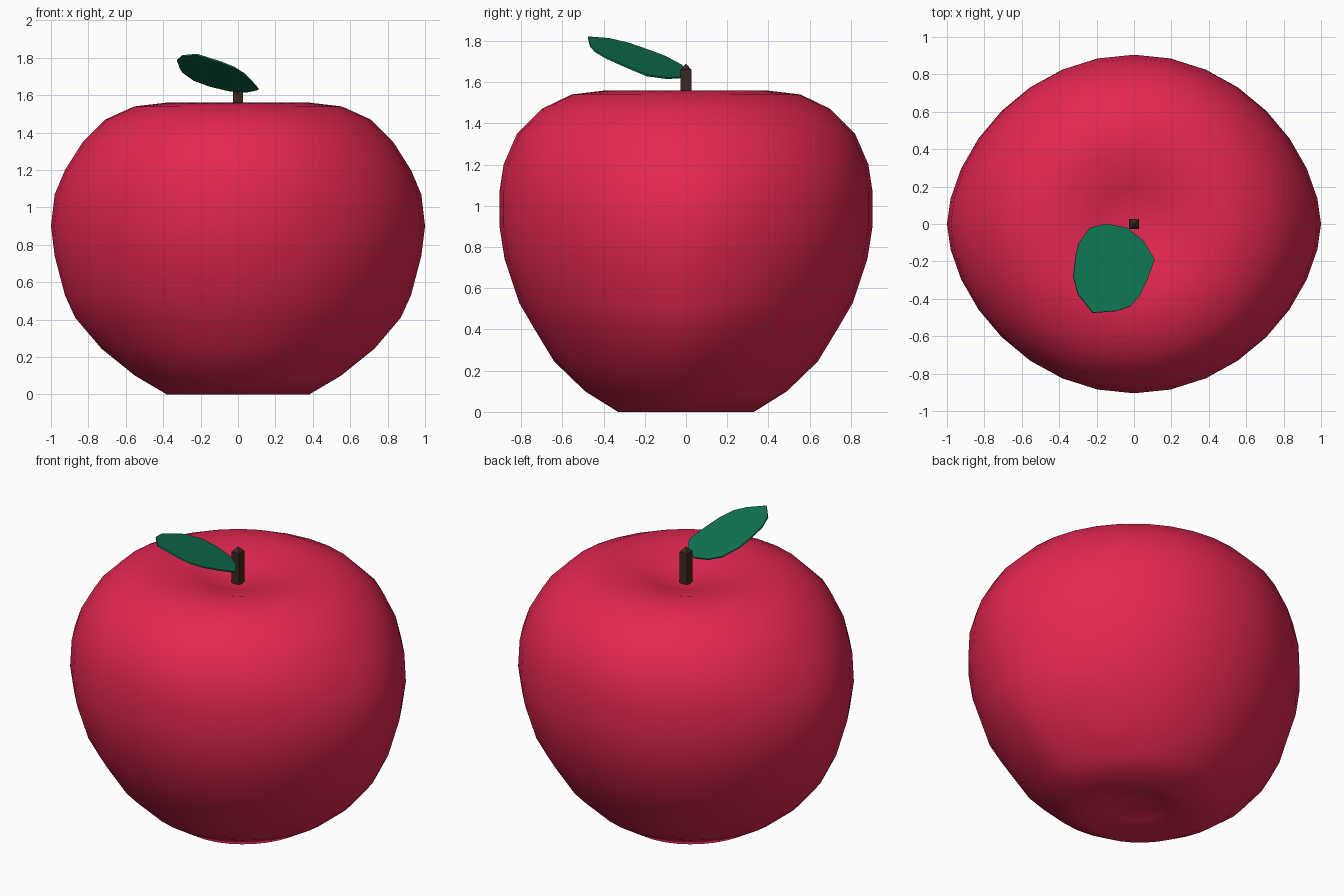
import bpy
import bmesh
import math
from mathutils import Vector

default = bpy.data.objects.get("Cube")
if default:
    bpy.data.objects.remove(default, do_unlink=True)


def make_material(name, rgb):
    mat = bpy.data.materials.new(name)
    mat.use_nodes = True
    mat.diffuse_color = (*rgb, 1)
    bsdf = mat.node_tree.nodes["Principled BSDF"]
    bsdf.inputs["Base Color"].default_value = (*rgb, 1)
    return mat


def finish(name, bm, mat, smooth=False):
    bmesh.ops.recalc_face_normals(bm, faces=bm.faces[:])
    for face in bm.faces:
        face.smooth = smooth
    mesh = bpy.data.meshes.new(name)
    bm.to_mesh(mesh)
    bm.free()
    mesh.materials.append(mat)
    obj = bpy.data.objects.new(name, mesh)
    bpy.context.collection.objects.link(obj)
    return obj


red = make_material("apple red", (0.77, 0.02, 0.08))
green = make_material("leaf green", (0.005, 0.18, 0.09))
brown = make_material("stem brown", (0.045, 0.02, 0.014))

# Fruit body: stacked rings (width radius, depth radius, height), dented at both ends
SEGMENTS = 32
RINGS = [
    (0.19, 0.17, 0.05), (0.38, 0.33, 0.0), (0.55, 0.49, 0.10),
    (0.73, 0.64, 0.245), (0.87, 0.74, 0.41), (0.925, 0.81, 0.53),
    (0.98, 0.88, 0.74), (1.0, 0.905, 0.9), (0.98, 0.905, 1.07),
    (0.925, 0.885, 1.2), (0.83, 0.82, 1.35), (0.71, 0.70, 1.47),
    (0.555, 0.555, 1.54), (0.385, 0.385, 1.56), (0.195, 0.195, 1.51),
]
bm = bmesh.new()
rows = []
for rx, ry, z in RINGS:
    pinch = 1 + 1.7 * (1 - ry / rx)
    row = []
    for i in range(SEGMENTS):
        a = math.tau * i / SEGMENTS
        s = math.sin(a)
        y = math.copysign(abs(s) ** pinch, s) * ry
        row.append(bm.verts.new((rx * math.cos(a), y, z)))
    rows.append(row)
bottom = bm.verts.new((0, 0, 0.09))
top = bm.verts.new((0, 0, 1.46))
for i in range(SEGMENTS):
    j = (i + 1) % SEGMENTS
    for low, high in zip(rows, rows[1:]):
        bm.faces.new((low[i], low[j], high[j], high[i]))
    bm.faces.new((bottom, rows[0][j], rows[0][i]))
    bm.faces.new((top, rows[-1][i], rows[-1][j]))
finish("fruit_body", bm, red, smooth=True)

# Stem: square post with a pointed tip
bm = bmesh.new()
half = 0.026
bmesh.ops.create_cube(bm, size=1)
for v in bm.verts:
    v.co = Vector((v.co.x * 2 * half, v.co.y * 2 * half, 1.66 if v.co.z > 0 else 1.44))
cap = max(bm.faces, key=lambda f: f.calc_center_median().z)
tip = bmesh.ops.poke(bm, faces=[cap])["verts"][0]
tip.co.z = 1.69
finish("stem", bm, brown)

# Leaf: flat outline lying on a tilted plane beside the stem
LEAF = [
    (-0.15, 0.0), (-0.04, -0.02), (0.05, -0.09), (0.11, -0.19), (0.07, -0.30),
    (0.03, -0.385), (-0.02, -0.44), (-0.09, -0.465), (-0.22, -0.475),
    (-0.30, -0.375), (-0.325, -0.28), (-0.31, -0.16), (-0.295, -0.10), (-0.235, -0.02),
]
bm = bmesh.new()
bm.faces.new([bm.verts.new((x, y, 1.605 - 0.294 * x - 0.312 * y)) for x, y in LEAF])
leaf = finish("leaf", bm, green)
thickness = leaf.modifiers.new("thickness", "SOLIDIFY")
thickness.thickness = 0.008
thickness.offset = 0
